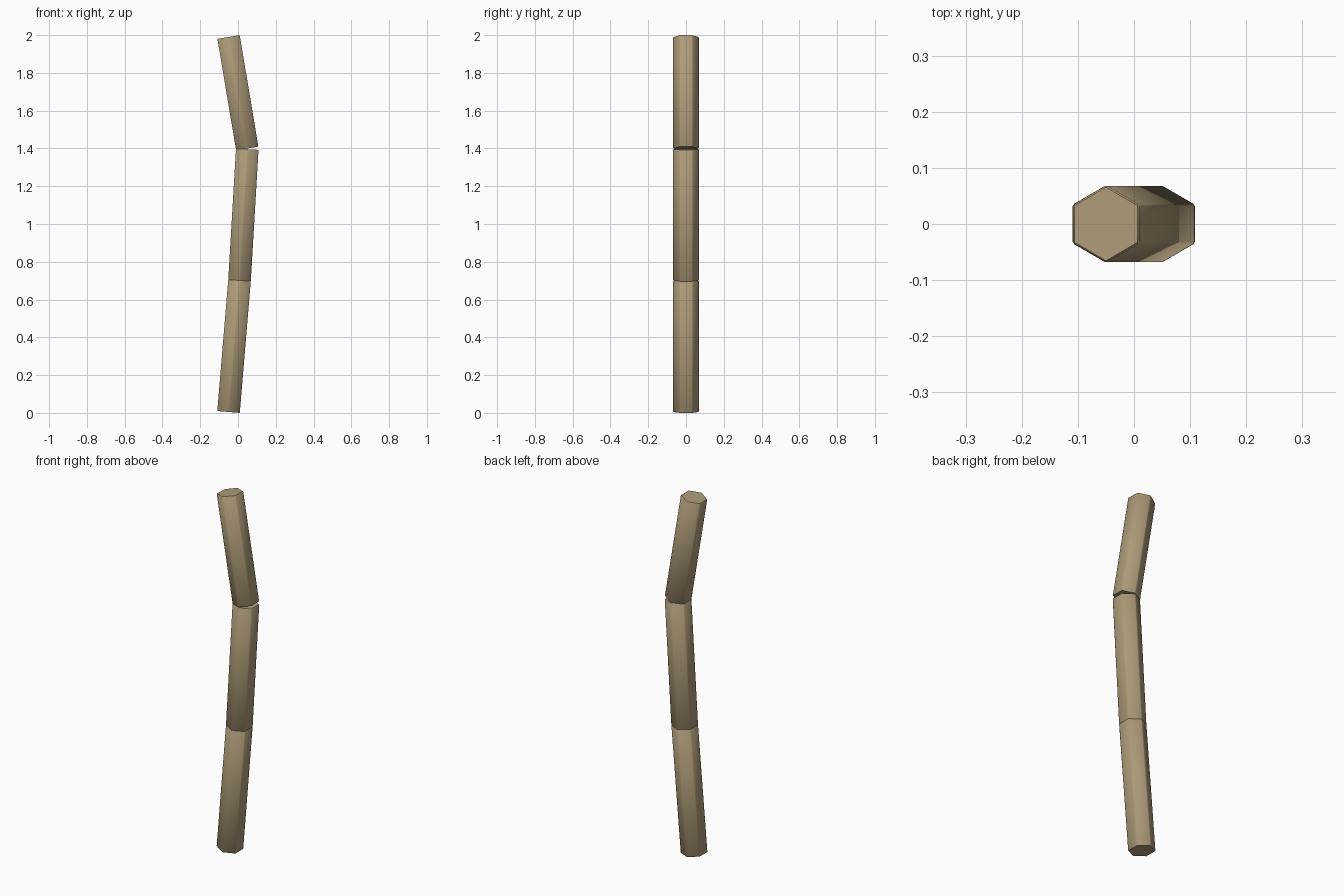
import bpy
import math

if "Cube" in bpy.data.objects:
    bpy.data.objects.remove(bpy.data.objects["Cube"])

# Dry straw colour
straw = bpy.data.materials.new("straw")
straw.diffuse_color = (0.42, 0.33, 0.19, 1)
straw.use_nodes = True
straw.node_tree.nodes["Principled BSDF"].inputs["Base Color"].default_value = straw.diffuse_color


def stalk_section(name, bottom, top, radius=0.069):
    """Hexagonal rod between two (x, z) points, with softened edges."""
    dx, dz = top[0] - bottom[0], top[1] - bottom[1]
    bpy.ops.mesh.primitive_cylinder_add(
        vertices=6, radius=radius, depth=math.hypot(dx, dz),
        location=((bottom[0] + top[0]) / 2, 0, (bottom[1] + top[1]) / 2),
        rotation=(0, math.atan2(dx, dz), 0))
    rod = bpy.context.object
    rod.name = name
    rod.data.materials.append(straw)
    bevel = rod.modifiers.new("soft_edges", 'BEVEL')
    bevel.width = 0.003
    bevel.segments = 1
    bpy.ops.object.modifier_apply(modifier=bevel.name)
    bpy.ops.object.shade_smooth_by_angle(angle=math.radians(35))
    return rod


# Three sections, the last one bent back the other way
stalk_section("lower_section", (-0.050, 0.005), (0.008, 0.702))
stalk_section("middle_section", (0.008, 0.700), (0.049, 1.396))
stalk_section("upper_section", (0.049, 1.400), (-0.050, 1.990))
